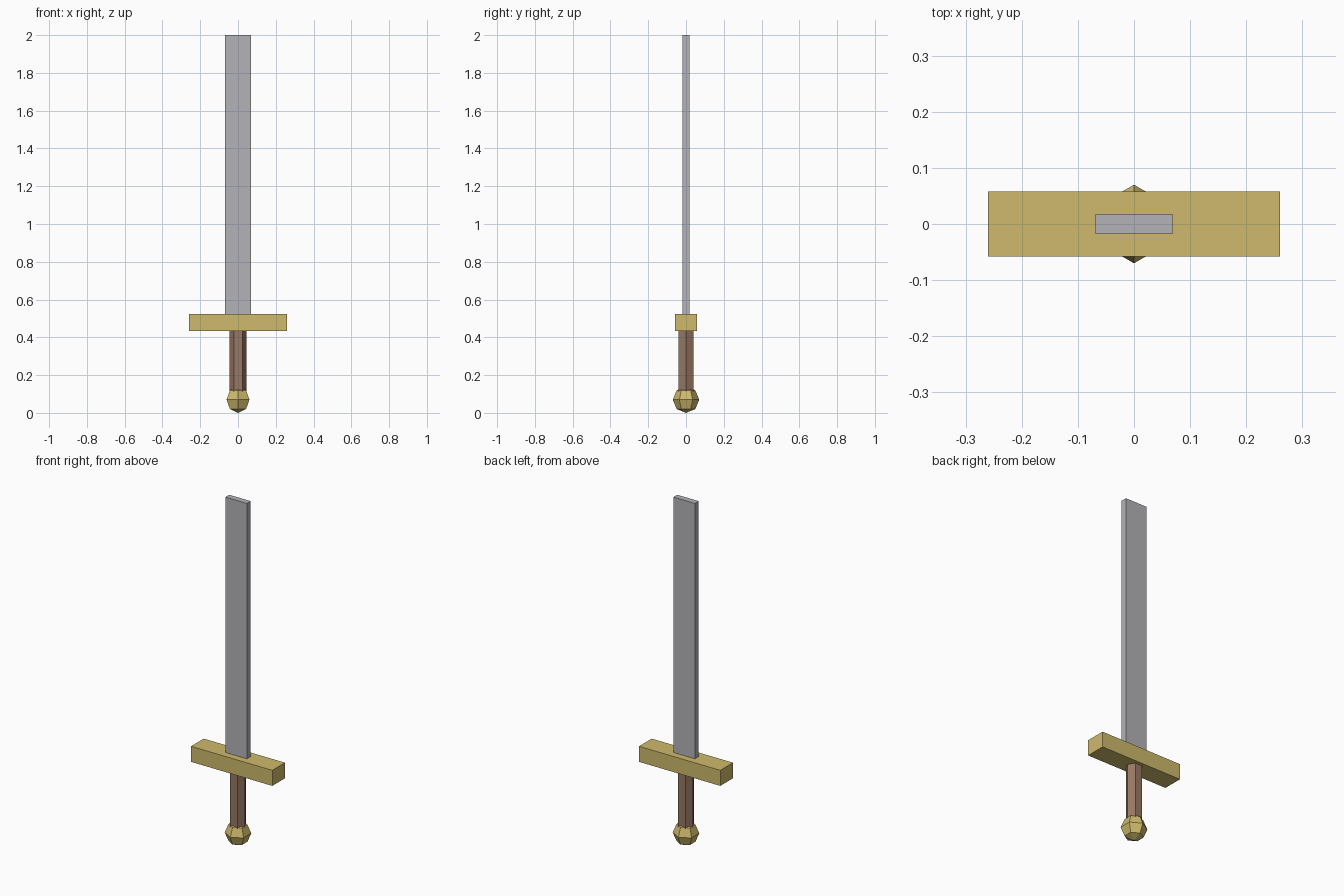
import bpy, bmesh, math
from mathutils import Matrix

if "Cube" in bpy.data.objects:
    bpy.data.objects.remove(bpy.data.objects["Cube"])


def material(name, rgb):
    m = bpy.data.materials.new(name)
    m.diffuse_color = (*rgb, 1.0)
    m.use_nodes = True
    m.node_tree.nodes["Principled BSDF"].inputs["Base Color"].default_value = m.diffuse_color
    return m


steel = material("steel grey", (0.45, 0.45, 0.48))
gold = material("dull gold", (0.62, 0.49, 0.15))
leather = material("leather brown", (0.32, 0.19, 0.125))


def finish(name, bm, mat):
    mesh = bpy.data.meshes.new(name)
    bm.to_mesh(mesh)
    bm.free()
    mesh.materials.append(mat)
    ob = bpy.data.objects.new(name, mesh)
    bpy.context.collection.objects.link(ob)
    return ob


def box(name, width, depth, z0, z1, mat):
    bm = bmesh.new()
    m = Matrix.Translation((0, 0, (z0 + z1) / 2)) @ Matrix.Diagonal((width, depth, z1 - z0, 1))
    bmesh.ops.create_cube(bm, size=1, matrix=m)
    return finish(name, bm, mat)


def hex_lathe(name, profile, mat):
    """Six-sided solid with corners on the x axis; profile is (radius, z) pairs."""
    bm = bmesh.new()
    for r, z in profile:
        for i in range(6):
            a = i * math.pi / 3
            bm.verts.new((r * math.cos(a), r * math.sin(a), z))
    bm.verts.ensure_lookup_table()
    v = bm.verts
    for k in range(len(profile) - 1):
        for i in range(6):
            j = (i + 1) % 6
            bm.faces.new((v[k * 6 + i], v[k * 6 + j], v[k * 6 + 6 + j], v[k * 6 + 6 + i]))
    bm.faces.new([v[i] for i in reversed(range(6))])
    bm.faces.new([v[len(v) - 6 + i] for i in range(6)])
    # Merge zero-radius ends into points
    bmesh.ops.remove_doubles(bm, verts=bm.verts[:], dist=1e-5)
    bmesh.ops.recalc_face_normals(bm, faces=bm.faces[:])
    return finish(name, bm, mat)


# Blade and crossguard
box("blade", 0.138, 0.035, 0.52, 2.0, steel)
box("crossguard", 0.52, 0.116, 0.433, 0.523, gold)

# Hexagonal grip
hex_lathe("grip", [(0.045, 0.09), (0.045, 0.44)], leather)

# Faceted ball pommel: six segments, four rings
R = 0.07
bm = bmesh.new()
bmesh.ops.create_uvsphere(bm, u_segments=6, v_segments=4, radius=R,
                          matrix=Matrix.Translation((0, 0, R)))
finish("pommel", bm, gold)
